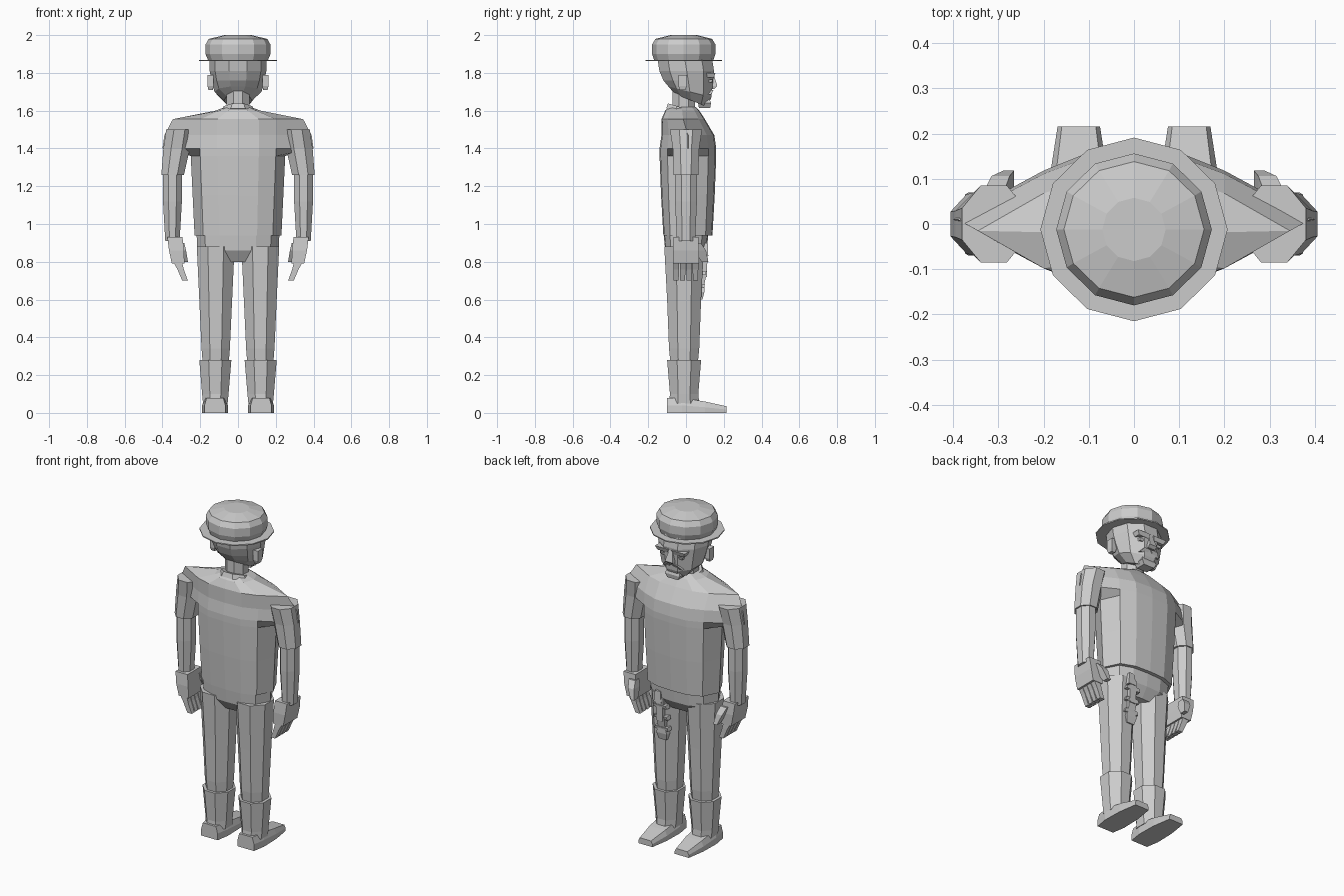
import bpy, bmesh
from math import cos, sin, pi

if "Cube" in bpy.data.objects:
    bpy.data.objects.remove(bpy.data.objects["Cube"], do_unlink=True)

SHADE = (0.6, 0.6, 0.6, 1)
grey = bpy.data.materials.new("light grey")
grey.use_nodes = True
grey.diffuse_color = SHADE
grey.node_tree.nodes["Principled BSDF"].inputs["Base Color"].default_value = SHADE


def loft(name, rings):
    """Skin a stack of equal-length rings and cap both ends."""
    bm = bmesh.new()
    rows = [[bm.verts.new(point) for point in ring] for ring in rings]
    for lower, upper in zip(rows, rows[1:]):
        for i in range(len(lower)):
            bm.faces.new((lower[i - 1], lower[i], upper[i], upper[i - 1]))
    bm.faces.new(rows[0])
    bm.faces.new(rows[-1])
    bmesh.ops.recalc_face_normals(bm, faces=bm.faces)
    mesh = bpy.data.meshes.new(name)
    bm.to_mesh(mesh)
    bm.free()
    mesh.materials.append(grey)
    part = bpy.data.objects.new(name, mesh)
    bpy.context.collection.objects.link(part)


def pair(name, rings):
    """Build a part on the left and its mirror image on the right."""
    loft("left_" + name, rings)
    loft("right_" + name, [[(-x, y, z) for x, y, z in ring] for ring in rings])


def facets(z, width, depth, tilt=0, x=0, y=0, sides=8):
    """Faceted ring from half width and half depth; tilt slopes it along y."""
    turn = pi / sides if sides in (4, 8) else 0
    grow = 1 / cos(turn)
    ring = []
    for i in range(sides):
        angle = 2 * pi * i / sides + turn
        py = y + depth * grow * sin(angle)
        ring.append((x + width * grow * cos(angle), py, z + tilt * py))
    return ring


def column(name, sections, x=0, y=0, lean_x=0, lean_y=0, sides=8, build=loft):
    """Stack faceted rings along a straight axis that may lean."""
    base = sections[0][0]
    build(name, [facets(*section, x=x + lean_x * (section[0] - base),
                        y=y + lean_y * (section[0] - base), sides=sides)
                 for section in sections])


def body_ring(z, side, depth, centre=0.01):
    """Torso section with a broad front and back and pointed sides."""
    chest = min(0.2, side * 0.8)
    quarter = [(side, 0), (chest, depth * 0.72), (chest * 0.55, depth * 0.96)]
    right_half = [(x, -y) for x, y in quarter[:0:-1]] + quarter
    outline = [(0, -depth)] + right_half + [(0, depth)]
    outline += [(-x, y) for x, y in reversed(right_half)]
    return [(x, y + centre, z) for x, y in outline]


# Shirt: straight trunk flaring abruptly into broad shoulders
trunk = [body_ring(0.94, side=0.23, depth=0.13),
         body_ring(1.15, side=0.24, depth=0.142),
         body_ring(1.36, side=0.25, depth=0.15)]
shoulders = [body_ring(1.4, side=0.4, depth=0.15),
             body_ring(1.47, side=0.39, depth=0.14),
             body_ring(1.555, side=0.345, depth=0.115, centre=-0.015),
             body_ring(1.6, side=0.12, depth=0.09, centre=-0.02),
             body_ring(1.62, side=0.065, depth=0.07, centre=-0.02)]
loft("shirt", trunk + shoulders)
column("sleeve", [(1.26, 0.06, 0.065), (1.4, 0.07, 0.07), (1.5, 0.07, 0.085)],
       x=0.346, lean_x=-0.15, build=pair)
column("collar", [(1.58, 0.09, 0.09, -0.3), (1.61, 0.075, 0.08, -0.3)], y=-0.015)

# Trousers and boots
loft("hips", [body_ring(0.8, side=0.12, depth=0.07, centre=0),
              body_ring(0.86, side=0.215, depth=0.11, centre=0),
              body_ring(0.96, side=0.22, depth=0.12, centre=0)])
column("leg", [(0.88, 0.1, 0.105), (0.6, 0.087, 0.09), (0.34, 0.075, 0.08), (0.24, 0.067, 0.07)],
       x=0.118, y=-0.01, build=pair)
column("boot_shaft", [(0.28, 0.085, 0.09), (0.1, 0.07, 0.075), (0.05, 0.065, 0.08)],
       x=0.12, y=-0.01, build=pair)


def shoe_slice(y, width, height, x=0.122):
    """Upright section of a shoe, narrower at the top."""
    top = width * 0.8
    return [(x - width, y, 0), (x + width, y, 0), (x + width, y, height / 2),
            (x + top, y, height), (x - top, y, height), (x - width, y, height / 2)]


pair("shoe", [shoe_slice(y=-0.1, width=0.055, height=0.08),
              shoe_slice(y=-0.02, width=0.068, height=0.08),
              shoe_slice(y=0.1, width=0.065, height=0.06),
              shoe_slice(y=0.215, width=0.047, height=0.035)])

# Arms and hands with curled fingers
column("arm", [(0.91, 0.038, 0.048), (1.12, 0.05, 0.058), (1.3, 0.05, 0.058)],
       x=0.347, build=pair)
column("hand", [(0.79, 0.033, 0.068), (0.86, 0.04, 0.07), (0.93, 0.04, 0.065)],
       x=0.317, lean_x=0.12, sides=4, build=pair)
for i, finger in enumerate(("little", "ring", "middle", "index")):
    column(finger + "_finger", [(0.7, 0.015, 0.013), (0.76, 0.017, 0.015), (0.81, 0.025, 0.015)],
           x=0.28, y=-0.052 + i * 0.034, lean_x=0.4, sides=4, build=pair)
column("thumb", [(0.8, 0.012, 0.018), (0.86, 0.02, 0.03), (0.9, 0.022, 0.018)],
       x=0.277, y=0.1, lean_x=0.3, lean_y=-0.4, sides=4, build=pair)

# Neck and head, with the jaw sloping down to the front
column("neck", [(1.58, 0.06, 0.06), (1.73, 0.06, 0.06)], y=-0.012)
column("head", [(1.665, 0.075, 0.09, -0.4), (1.705, 0.125, 0.12, -0.25), (1.76, 0.14, 0.138),
                (1.81, 0.15, 0.152), (1.88, 0.15, 0.152)],
       y=0.027, lean_y=-0.16, sides=10)
column("ear", [(1.71, 0.012, 0.015), (1.73, 0.016, 0.022), (1.79, 0.016, 0.022)],
       x=0.145, y=-0.018, sides=4, build=pair)

# Face
column("brow", [(1.775, 0.033, 0.027), (1.8, 0.044, 0.036)],
       x=0.055, y=0.12, sides=4, build=pair)
column("eyelid", [(1.75, 0.022, 0.022), (1.765, 0.025, 0.026)],
       x=0.05, y=0.115, sides=4, build=pair)
column("nose", [(1.715, 0.024, 0.025), (1.73, 0.026, 0.04), (1.795, 0.01, 0.02)],
       y=0.126, sides=4)
column("moustache", [(1.685, 0.022, 0.025), (1.71, 0.022, 0.04)],
       x=0.045, y=0.107, lean_x=-0.9, sides=4, build=pair)
column("chin", [(1.615, 0.035, 0.03), (1.64, 0.05, 0.034), (1.665, 0.04, 0.025)],
       y=0.098, sides=4)

# Bowl hat with a flat brim
column("hat_brim", [(1.862, 0.207, 0.203), (1.869, 0.207, 0.203)], y=-0.012, sides=12)
column("hat_crown", [(1.866, 0.158, 0.156), (1.9, 0.172, 0.168), (1.95, 0.172, 0.168),
                     (1.98, 0.155, 0.15), (2, 0.07, 0.07)],
       y=-0.012, sides=12)

# Holstered tool hanging in front of one thigh
column("holster", [(0.6, 0.025, 0.022), (0.64, 0.035, 0.028), (0.68, 0.023, 0.024), (0.74, 0.028, 0.03)],
       x=0.097, y=0.065, lean_y=0.1, sides=4)
column("tool_body", [(0.72, 0.02, 0.02), (0.86, 0.025, 0.025)], x=0.1, y=0.09, sides=4)
column("tool_grip", [(0.83, 0.025, 0.018), (0.9, 0.018, 0.015)], x=0.11, y=0.1, sides=4)
for i, clip in enumerate(("lower", "middle", "upper")):
    height = 0.66 + i * 0.07
    column(clip + "_clip", [(height, 0.047, 0.015), (height + 0.02, 0.04, 0.02)],
           x=0.098, y=0.08 + i * 0.008, sides=4)
